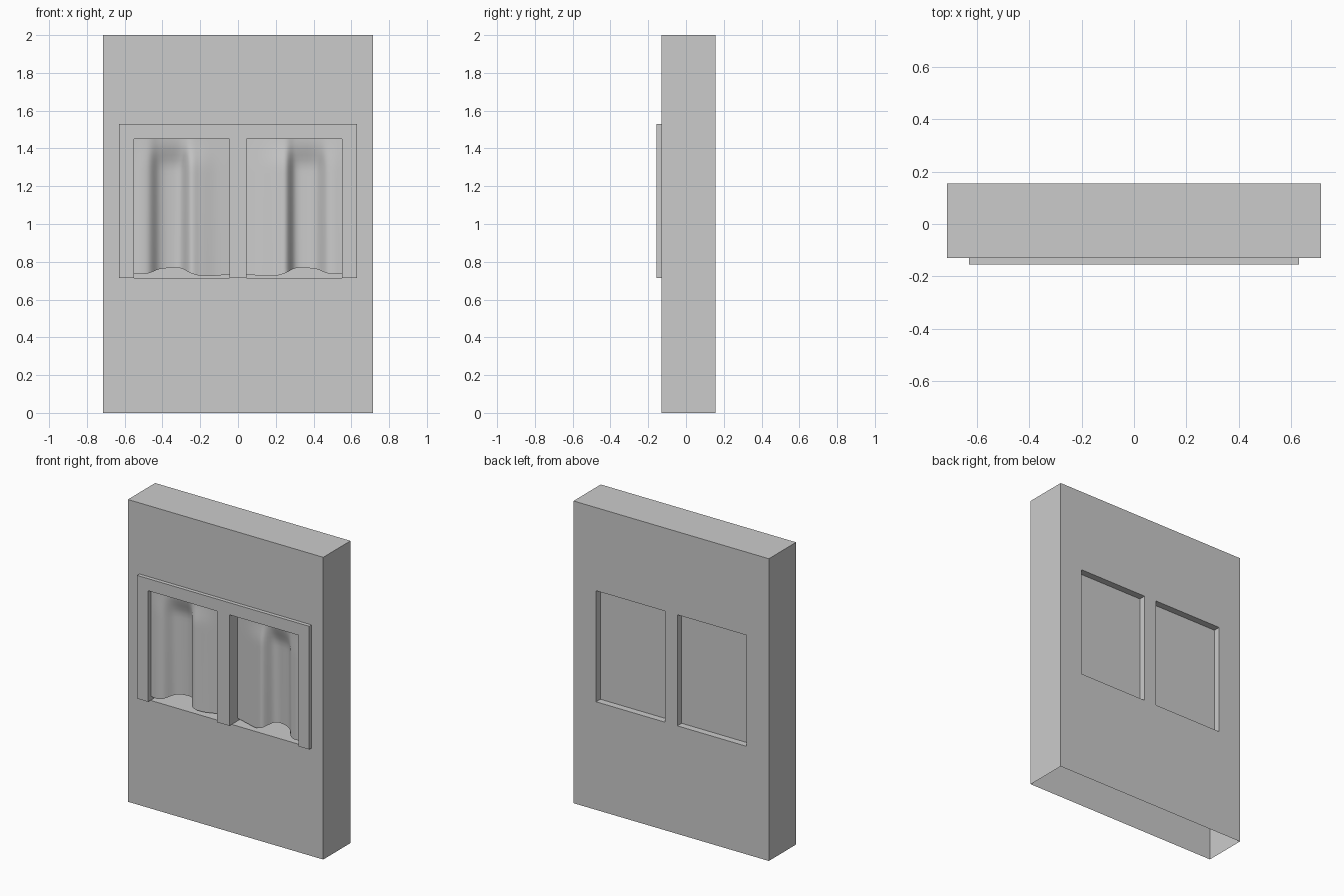
import bpy, bmesh

if "Cube" in bpy.data.objects:
    bpy.data.objects.remove(bpy.data.objects["Cube"])


def make_object(name, bm):
    bmesh.ops.remove_doubles(bm, verts=bm.verts, dist=1e-5)
    bmesh.ops.recalc_face_normals(bm, faces=bm.faces)
    mesh = bpy.data.meshes.new(name)
    bm.to_mesh(mesh)
    bm.free()
    obj = bpy.data.objects.new(name, mesh)
    bpy.context.collection.objects.link(obj)
    return obj


def slab(name, xs, zs, y0, y1, holes, open_bottom=False, open_back=False, open_front=None):
    """Slab cut into cells; the (column, row) cells in holes are left open."""
    bm = bmesh.new()
    nx, nz = len(xs) - 1, len(zs) - 1
    solid = lambda i, j: 0 <= i < nx and 0 <= j < nz and (i, j) not in holes

    def quad(*pts):
        bm.faces.new([bm.verts.new(p) for p in pts])

    for i in range(nx):
        for j in range(nz):
            if not solid(i, j):
                continue
            a, b, c, d = xs[i], xs[i + 1], zs[j], zs[j + 1]
            for y in ([y0] if open_back else [y0, y1]):
                quad((a, y, c), (b, y, c), (b, y, d), (a, y, d))
            for x, k in ((a, i - 1), (b, i + 1)):
                if not solid(k, j):
                    quad((x, y0, c), (x, y1, c), (x, y1, d), (x, y0, d))
            for z, k in ((c, j - 1), (d, j + 1)):
                if not solid(i, k) and not (open_bottom and k < 0):
                    quad((a, y0, z), (b, y0, z), (b, y1, z), (a, y1, z))
    return make_object(name, bm)


IN, OUT, SILL, HEAD = 0.045, 0.55, 0.715, 1.45
FRONT, BACK, TRIM = -0.13, 0.155, -0.155

# Hollow wall with two window openings and no underside
slab("wall", [-0.715, -OUT, -IN, IN, OUT, 0.715], [0, SILL, HEAD, 2],
     FRONT, BACK, {(1, 1), (3, 1)}, open_bottom=True)

# Raised trim around the windows, open at the sill
slab("window_trim", [-0.63, -OUT, -IN, IN, OUT, 0.63], [SILL, HEAD, 1.53],
     TRIM, FRONT, {(1, 0), (3, 0)}, open_back=True)

# Curtain: (x, depth at the bottom, hem height)
PROFILE = [(-0.55, -0.122, 0.738), (-0.50, -0.124, 0.735), (-0.465, -0.112, 0.742),
           (-0.42, -0.062, 0.760), (-0.36, -0.042, 0.767), (-0.30, -0.050, 0.765),
           (-0.255, -0.112, 0.742), (-0.20, -0.104, 0.726), (-0.12, -0.082, 0.726),
           (-0.045, -0.070, 0.734)]


def sample(x):
    """Smooth cubic interpolation of the profile."""
    n = len(PROFILE)
    k = next((i for i in range(n - 1) if x <= PROFILE[i + 1][0] + 1e-9), n - 2)
    p0, p1, p2, p3 = (PROFILE[min(max(k + m, 0), n - 1)] for m in (-1, 0, 1, 2))
    t = (x - p1[0]) / (p2[0] - p1[0])
    h = p2[0] - p1[0]
    out = []
    for c in (1, 2):
        m1 = (p2[c] - p0[c]) / (p2[0] - p0[0]) * h
        m2 = (p3[c] - p1[c]) / (p3[0] - p1[0]) * h
        out.append((2*t**3 - 3*t*t + 1) * p1[c] + (t**3 - 2*t*t + t) * m1
                   + (3*t*t - 2*t**3) * p2[c] + (t**3 - t*t) * m2)
    return out


def curtain(name, side):
    bm = bmesh.new()
    nu, nv = 48, 24
    rows = []
    for j in range(nv + 1):
        v = j / nv
        row = []
        for i in range(nu + 1):
            u = i / nu
            x = -OUT + (OUT - IN) * u
            y, hem = sample(x)
            z = hem + (HEAD - hem) * v
            # folds flatten out close to the rail
            s = min(1, (HEAD - z) / 0.16)
            s = s * s * (3 - 2 * s)
            fold = y * (1 - 0.15 * v) + 0.15 * v * (-0.122 + 0.052 * u)
            flat = -0.122 + 0.052 * u
            row.append(bm.verts.new((-side * x, flat + (fold - flat) * (0.25 + 0.75 * s), z)))
        rows.append(row)
    for a, b in zip(rows, rows[1:]):
        for i in range(nu):
            bm.faces.new((a[i], a[i + 1], b[i + 1], b[i])).smooth = True
    obj = make_object(name, bm)
    return obj


def pane(name, side):
    bm = bmesh.new()
    bm.faces.new([bm.verts.new((side * x, 0.11, z)) for x, z in
                  ((IN, SILL), (OUT, SILL), (OUT, HEAD), (IN, HEAD))])
    return make_object(name, bm)


# Mirrored pair of curtains and window panes
for label, side in (("left", -1), ("right", 1)):
    curtain(label + "_curtain", side)
    pane(label + "_window_pane", side)
